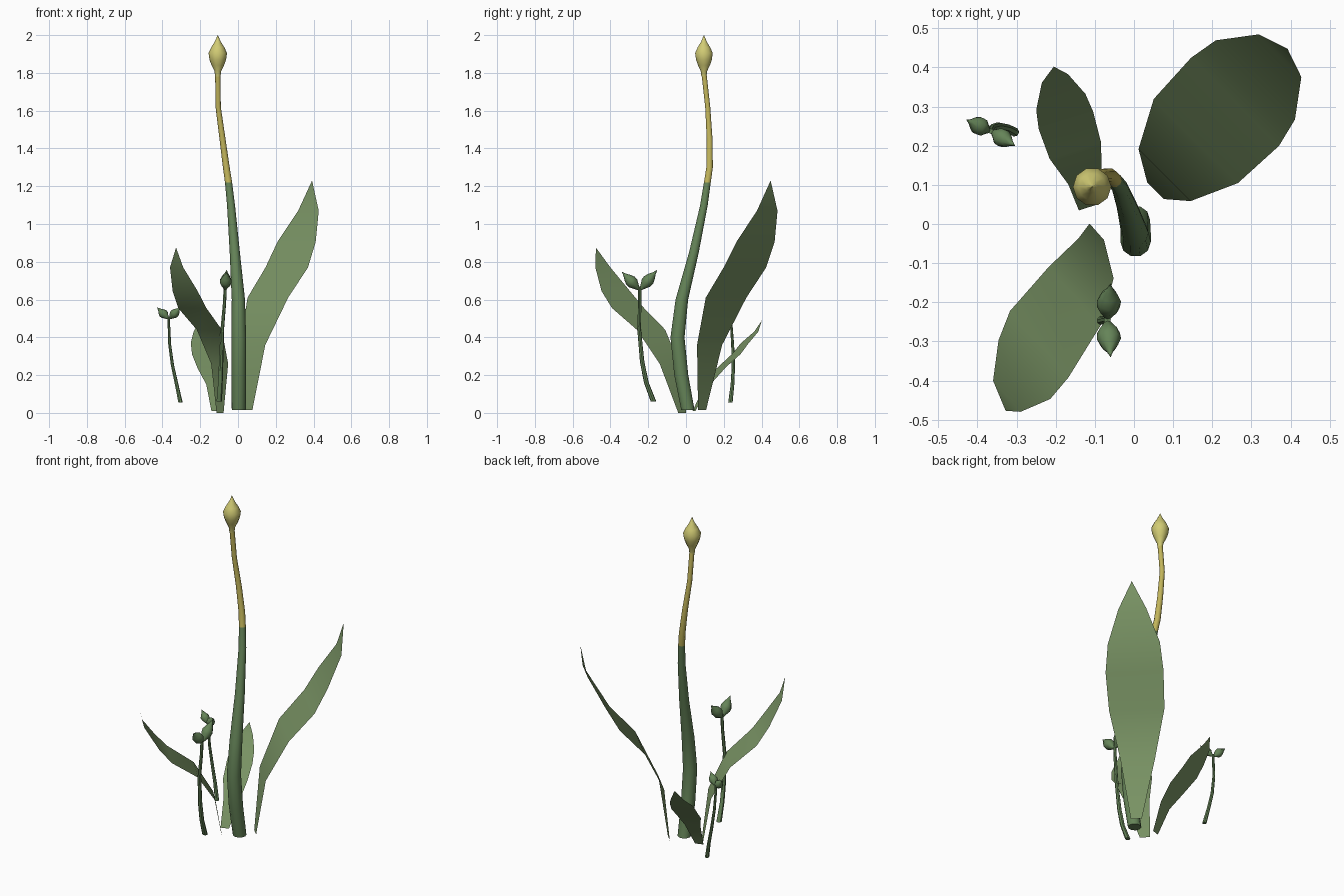
import bpy, bmesh, math
from mathutils import Vector

if "Cube" in bpy.data.objects:
    bpy.data.objects.remove(bpy.data.objects["Cube"])


def material(name, rgb):
    m = bpy.data.materials.new(name)
    lin = [(c / 255 / 12.92) if c < 10 else ((c / 255 + 0.055) / 1.055) ** 2.4 for c in rgb]
    m.diffuse_color = (*lin, 1)
    m.use_nodes = True
    m.node_tree.nodes["Principled BSDF"].inputs["Base Color"].default_value = m.diffuse_color
    return m


LEAF = material("leaf green", (121, 147, 100))
STEM = material("stem green", (101, 132, 88))
STALK = material("stalk yellow", (194, 181, 91))
BUD = material("bud yellow", (209, 203, 116))


def finish(name, bm, mats, angle=50):
    me = bpy.data.meshes.new(name)
    bm.to_mesh(me)
    bm.free()
    ob = bpy.data.objects.new(name, me)
    bpy.context.collection.objects.link(ob)
    for m in mats:
        me.materials.append(m)
    bpy.ops.object.select_all(action='DESELECT')
    ob.select_set(True)
    bpy.context.view_layer.objects.active = ob
    bpy.ops.object.shade_smooth_by_angle(angle=math.radians(angle))
    return ob


def loft(name, path, mats, sides=10, axis=(0, 0, 1), rule=None):
    """Skin round rings (x, y, z, radius) that lie square to one axis."""
    axis = Vector(axis).normalized()
    turn = Vector((0, 0, 1)).rotation_difference(axis)
    bm = bmesh.new()
    rings = []
    for x, y, z, r in path:
        ring = []
        for i in range(sides):
            a = math.tau * i / sides
            ring.append(bm.verts.new(Vector((x, y, z)) +
                                     turn @ Vector((r * math.cos(a), r * math.sin(a), 0))))
        rings.append(ring)
    for lo, hi in zip(rings, rings[1:]):
        for i in range(sides):
            j = (i + 1) % sides
            f = bm.faces.new((lo[i], lo[j], hi[j], hi[i]))
            if rule:
                f.material_index = rule(f.calc_center_median())
    bm.faces.new(rings[0][::-1])
    bm.faces.new(rings[-1])
    bmesh.ops.remove_doubles(bm, verts=bm.verts, dist=1e-5)
    return finish(name, bm, mats)


def leaf(name, rows, across):
    """Thin blade: rows of centre x, y, z and half width, ending in a tip."""
    side = Vector((*across, 0)).normalized()
    bm = bmesh.new()
    pairs = [[bm.verts.new(Vector((x, y, z)) + side * w * s) for s in (-1, 1)]
             for x, y, z, w in rows[:-1]]
    for (a, b), (c, d) in zip(pairs, pairs[1:]):
        bm.faces.new((a, b, d, c))
    tip = bm.verts.new(rows[-1][:3])
    bm.faces.new((*pairs[-1], tip))
    return finish(name, bm, [LEAF])


def pod(name, start, tip, r):
    """Pointed pod from its stalk end to its tip."""
    a, b = Vector(start), Vector(tip)
    shape = [(0, .25), (.15, .55), (.32, .95), (.48, 1), (.65, .72), (.82, .3), (1, .01)]
    loft(name, [(*a.lerp(b, t), r * k) for t, k in shape], [STEM], 8, b - a)


# main stem, green below and yellow above
loft("main_stem", [
    (.004, .01, .015, .037), (.004, -.025, .2, .039), (.004, -.045, .4, .039),
    (.002, -.022, .6, .035), (-.017, .042, .85, .027), (-.037, .095, 1.1, .021),
    (-.05, .113, 1.22, .019), (-.062, .125, 1.3, .018), (-.082, .125, 1.45, .016),
    (-.105, .115, 1.62, .014), (-.107, .095, 1.8, .014)],
    [STEM, STALK], 10, rule=lambda c: int(c.z > 1.25))

# flower bud on top
loft("flower_bud", [(-.107, .095, z, r) for z, r in (
    (1.78, .014), (1.81, .018), (1.84, .033), (1.87, .044), (1.905, .049),
    (1.935, .035), (1.965, .016), (2, .0005))], [BUD], 10)

# three leaves
leaf("large_leaf", [
    (.055, .085, .015, .03), (.078, .125, .36, .094), (.158, .212, .61, .152),
    (.258, .312, .77, .159), (.31, .368, .905, .143), (.373, .43, 1.07, .077),
    (.392, .448, 1.23, 0)], (.7, -.7))
leaf("front_leaf", [
    (-.095, -.02, 0, .028), (-.097, -.088, .26, .068), (-.152, -.185, .44, .1),
    (-.242, -.307, .555, .113), (-.28, -.372, .645, .1), (-.325, -.44, .77, .053),
    (-.328, -.477, .875, 0)], (.66, -.75))
leaf("back_leaf", [
    (-.118, .042, .01, .024), (-.125, .115, .15, .045), (-.15, .188, .24, .069),
    (-.174, .265, .31, .073), (-.187, .312, .37, .066), (-.202, .372, .43, .035),
    (-.205, .402, .49, 0)], (.95, .31))

# two thin stalks, each with a pair of pods
loft("front_pod_stalk", [
    (-.1, -.172, .06, .015), (-.094, -.21, .16, .013), (-.09, -.232, .27, .012),
    (-.084, -.248, .44, .01), (-.072, -.245, .58, .009), (-.068, -.245, .67, .009)],
    [STEM], 7)
pod("front_pod_a", (-.068, -.24, .655), (-.06, -.152, .757), .031)
pod("front_pod_b", (-.068, -.25, .655), (-.06, -.34, .747), .031)

loft("back_pod_stalk", [
    (-.305, .235, .055, .012), (-.325, .246, .15, .01), (-.347, .251, .25, .009),
    (-.362, .247, .36, .008), (-.366, .24, .46, .007), (-.366, .237, .51, .007)],
    [STEM], 7)
pod("back_pod_a", (-.37, .238, .5), (-.428, .266, .558), .024)
pod("back_pod_b", (-.361, .235, .5), (-.304, .2, .56), .024)
